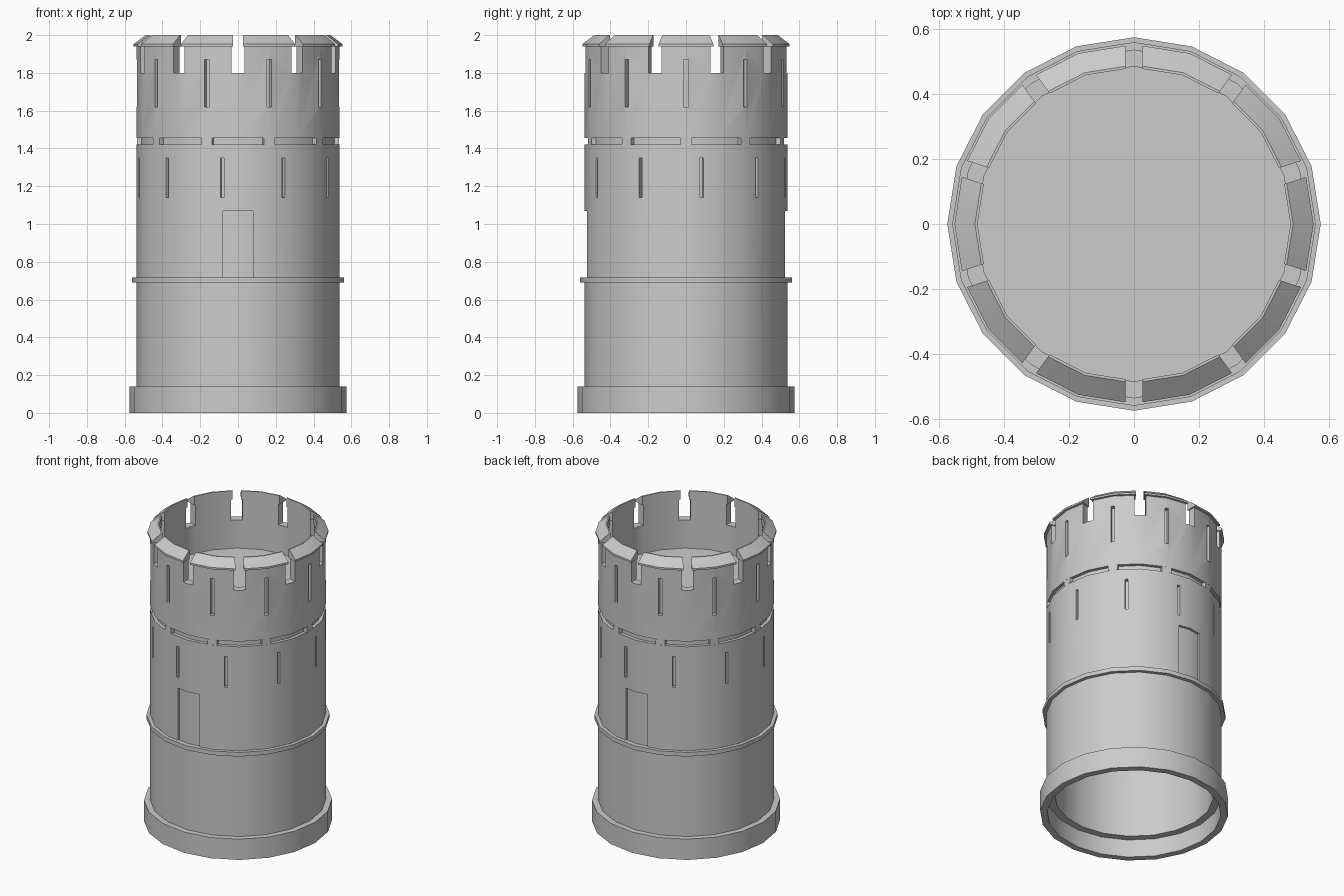
import bpy, bmesh, math
from mathutils import Matrix, Vector

if "Cube" in bpy.data.objects:
    bpy.data.objects.remove(bpy.data.objects["Cube"])

SIDES = 20
STEP = math.radians(36)


def to_object(name, bm):
    bmesh.ops.recalc_face_normals(bm, faces=bm.faces[:])
    me = bpy.data.meshes.new(name)
    bm.to_mesh(me)
    bm.free()
    ob = bpy.data.objects.new(name, me)
    bpy.context.collection.objects.link(ob)
    return ob


def ring(name, profile):
    """Spin a closed (radius, z) profile round the z axis."""
    bm = bmesh.new()
    cols = []
    for i in range(SIDES):
        a = 2 * math.pi * i / SIDES
        cols.append([bm.verts.new((r * math.cos(a), r * math.sin(a), z)) for r, z in profile])
    n = len(profile)
    for i in range(SIDES):
        c, d = cols[i], cols[(i + 1) % SIDES]
        for j in range(n):
            k = (j + 1) % n
            bm.faces.new((c[j], d[j], d[k], c[k]))
    return to_object(name, bm)


def boxes(name, start, r0, r1, width, z0, z1):
    """Ten boxes set radially around the tower."""
    bm = bmesh.new()
    for i in range(10):
        m = (Matrix.Rotation(math.radians(start) + i * STEP, 4, 'Z')
             @ Matrix.Translation(((r0 + r1) / 2, 0, (z0 + z1) / 2))
             @ Matrix.Diagonal((r1 - r0, width, z1 - z0, 1)))
        bmesh.ops.create_cube(bm, size=1, matrix=m)
    return to_object(name, bm)


def door_cutter():
    """Front and back door recess, bent to follow the wall."""
    bm = bmesh.new()
    for s in (-1, 1):
        pts = [(-.08, .6), (.08, .6), (.08, .509), (0, .522), (-.08, .509)]
        f = bm.faces.new([bm.verts.new((x, s * y, .715)) for x, y in pts])
        ext = bmesh.ops.extrude_face_region(bm, geom=[f])
        vs = [v for v in ext['geom'] if isinstance(v, bmesh.types.BMVert)]
        bmesh.ops.translate(bm, verts=vs, vec=Vector((0, 0, .355)))
    return to_object("door_cutter", bm)


def cut(ob, cutter):
    mod = ob.modifiers.new("cut", 'BOOLEAN')
    mod.operation = 'DIFFERENCE'
    mod.solver = 'EXACT'
    mod.object = cutter
    bpy.context.view_layer.objects.active = ob
    bpy.ops.object.modifier_apply(modifier=mod.name)
    bpy.data.objects.remove(cutter)


def smooth(ob):
    bpy.ops.object.select_all(action='DESELECT')
    ob.select_set(True)
    bpy.context.view_layer.objects.active = ob
    bpy.ops.object.shade_smooth_by_angle(angle=math.radians(30))


# Hollow wall with a groove below the battlements
wall = ring("tower_wall", [(.485, .12), (.537, .12), (.537, 1.42), (.515, 1.42), (.515, 1.455),
                           (.537, 1.455), (.537, 1.945), (.485, 1.945)])
cut(wall, boxes("notches", 18, .4, .65, .07, 1.8, 2.1))
cut(wall, boxes("upper_slits", 0, .507, .6, .024, 1.62, 1.87))
cut(wall, boxes("lower_slits", 9, .503, .6, .018, 1.14, 1.35))
cut(wall, door_cutter())

# Sloping merlon caps
caps = ring("merlon_caps", [(.482, 1.94), (.553, 1.94), (.553, 1.952), (.49, 2.0), (.482, 2.0)])
cut(caps, boxes("cap_gaps", 18, .4, .65, .052, 1.9, 2.1))

# Base skirt, string course and the small blocks in the groove
base = ring("base_skirt", [(.532, 0), (.575, 0), (.575, .14), (.532, .14)])
course = ring("string_course", [(.53, .69), (.56, .69), (.56, .718), (.53, .718)])
blocks = boxes("groove_blocks", 0, .505, .535, .06, 1.419, 1.456)

# Roof floor inside the battlements
bm = bmesh.new()
bmesh.ops.create_cone(bm, cap_ends=True, segments=SIDES, radius1=.49, radius2=.49, depth=.03,
                      matrix=Matrix.Translation((0, 0, 1.595)) @ Matrix.Rotation(0, 4, 'Z'))
floor = to_object("roof_floor", bm)

for ob in (wall, caps, base, course, floor):
    smooth(ob)
